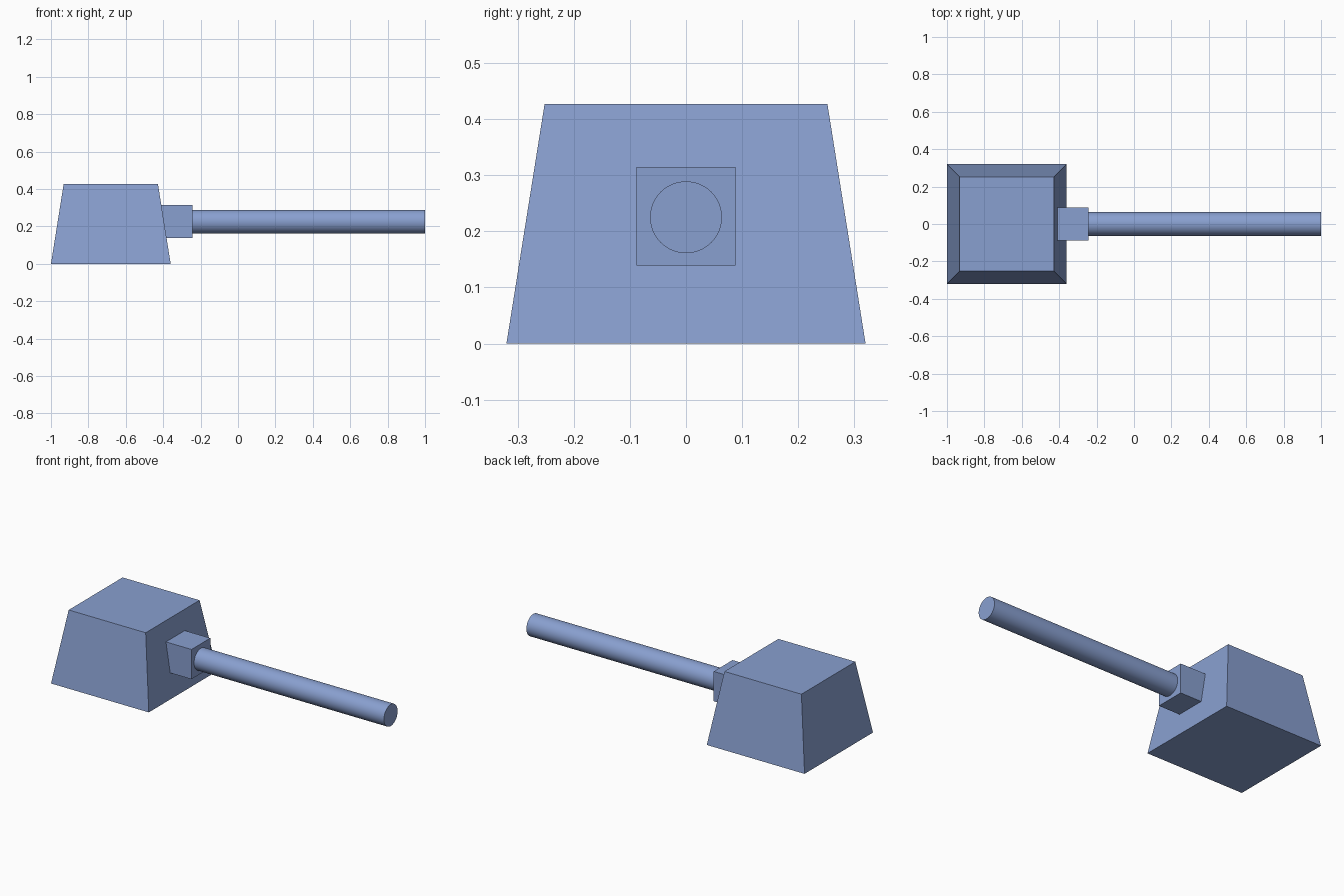
import bpy
import math

if "Cube" in bpy.data.objects:
    bpy.data.objects.remove(bpy.data.objects["Cube"])

HEAD_X = -0.68      # centre of the head
AXIS_Z = 0.225      # height of the handle axis

blue = bpy.data.materials.new("blue")
blue.diffuse_color = (0.25, 0.35, 0.63, 1)
blue.use_nodes = True
blue.node_tree.nodes["Principled BSDF"].inputs["Base Color"].default_value = blue.diffuse_color


def box(name, x0, x1, half_y, z0, z1):
    bpy.ops.mesh.primitive_cube_add(size=1, location=((x0 + x1) / 2, 0, (z0 + z1) / 2))
    ob = bpy.context.object
    ob.name = name
    ob.data.materials.append(blue)
    for v in ob.data.vertices:
        v.co.x *= x1 - x0
        v.co.y *= 2 * half_y
        v.co.z *= z1 - z0
    return ob


# Tapered head: a block narrowed towards the top
head = box("hammer_head", HEAD_X - 0.32, HEAD_X + 0.32, 0.32, 0, 0.427)
for v in head.data.vertices:
    if v.co.z > 0:
        v.co.x *= 0.252 / 0.32
        v.co.y *= 0.252 / 0.32

# Square collar set into the sloping side of the head
box("handle_collar", -0.412, -0.243, 0.088, 0.139, 0.315)

# Round handle
start, end = -0.243, 1.0
bpy.ops.mesh.primitive_cylinder_add(
    vertices=64, radius=0.064, depth=end - start,
    location=((start + end) / 2, 0, AXIS_Z), rotation=(0, math.pi / 2, 0))
handle = bpy.context.object
handle.name = "handle"
handle.data.materials.append(blue)
bpy.ops.object.shade_smooth_by_angle(angle=math.radians(30))
